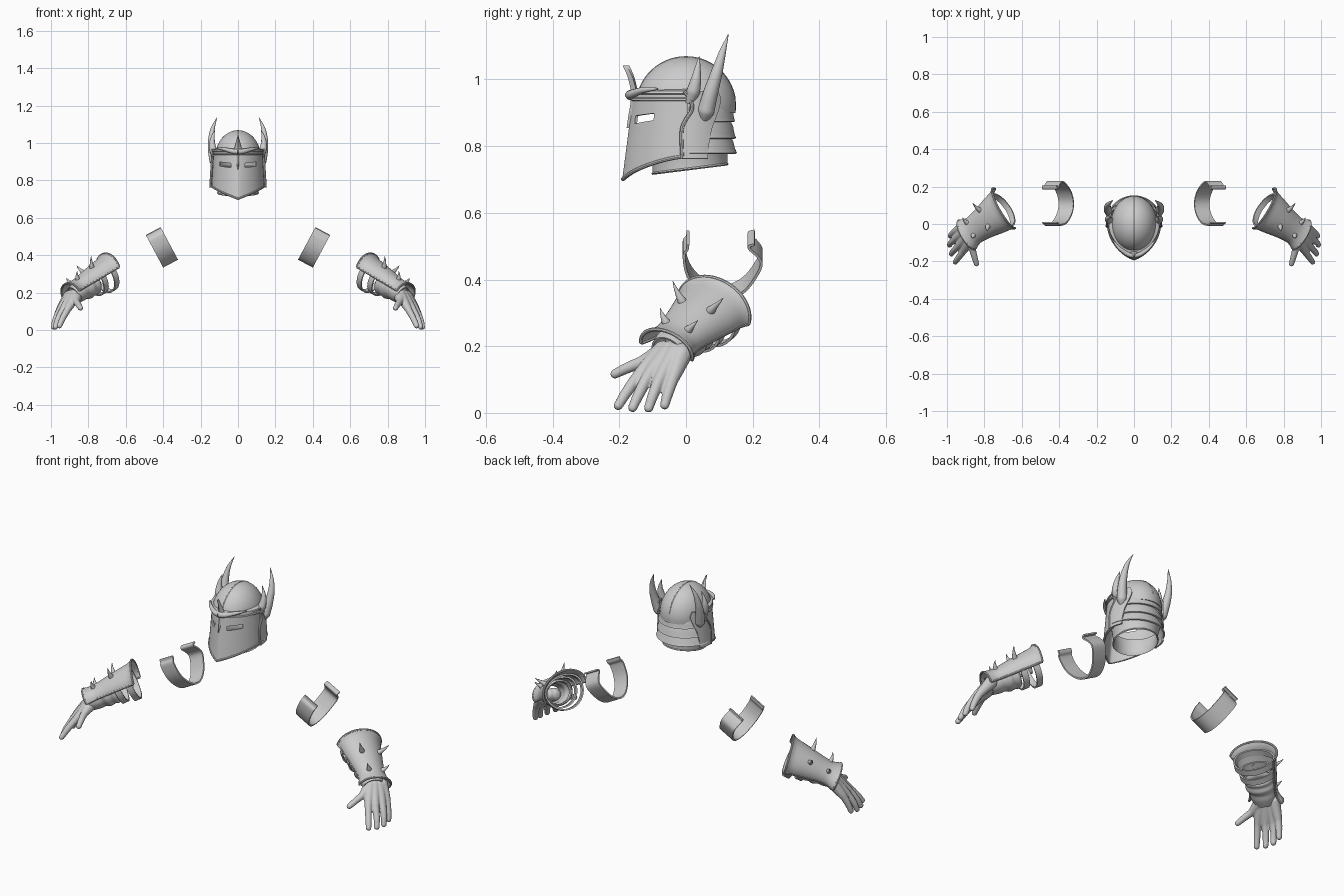
import bpy, bmesh
from math import sin, cos, radians, pi
from mathutils import Vector as V, Matrix

if "Cube" in bpy.data.objects:
    bpy.data.objects.remove(bpy.data.objects["Cube"])


def spline(pts, n=6):
    """Catmull-Rom resampling of a coarse path."""
    p = [V(q) for q in pts]
    p = [2 * p[0] - p[1]] + p + [2 * p[-1] - p[-2]]
    out = []
    for i in range(1, len(p) - 2):
        a, b, c, d = p[i - 1:i + 3]
        for k in range(n):
            t = k / n
            out.append(0.5 * (2 * b + (c - a) * t + (2 * a - 5 * b + 4 * c - d) * t ** 2
                              + (3 * b - a - 3 * c + d) * t ** 3))
    return out + [p[-2]]


def finish(name, bm, mirror, mods=()):
    me = bpy.data.meshes.new(name)
    bmesh.ops.recalc_face_normals(bm, faces=bm.faces[:])
    bm.to_mesh(me)
    bm.free()
    ob = bpy.data.objects.new(name, me)
    bpy.context.collection.objects.link(ob)
    for kind, props in mods:
        m = ob.modifiers.new(kind, kind)
        for k, v in props.items():
            setattr(m, k, v)
    if mirror:
        ob.modifiers.new("Mirror", 'MIRROR').use_mirror_merge = False
    dg = bpy.context.evaluated_depsgraph_get()
    ob.data = bpy.data.meshes.new_from_object(ob.evaluated_get(dg))
    ob.modifiers.clear()
    ob.data.name = name
    ob.data.polygons.foreach_set("use_smooth", [True] * len(ob.data.polygons))
    ob.data.set_sharp_from_angle(angle=radians(40))
    return ob


def sheet(name, rows, thick=0, wrap=False, cap=False, mirror=False, skip=None):
    """Surface through rows of points, optionally closed round and thickened."""
    bm = bmesh.new()
    vs = [[bm.verts.new(p) for p in r] for r in rows]
    n = len(rows[0])
    for i in range(len(rows) - 1):
        for j in range(n if wrap else n - 1):
            if skip and skip(i, j):
                continue
            k = (j + 1) % n
            bm.faces.new((vs[i][j], vs[i][k], vs[i + 1][k], vs[i + 1][j]))
    if cap:
        bm.faces.new(vs[0])
        bm.faces.new(vs[-1])
    mods = [('SOLIDIFY', dict(thickness=thick, offset=0))] if thick else []
    return finish(name, bm, mirror, mods)


def tube(name, path, radii, mirror=False, sides=12):
    """Round tapered tube; radii are spread evenly along the path."""
    rows, u, last = [], None, None
    for i, p in enumerate(path):
        t = (path[min(i + 1, len(path) - 1)] - path[max(i - 1, 0)]).normalized()
        u = t.orthogonal().normalized() if u is None else last.rotation_difference(t) @ u
        last, w = t, t.cross(u)
        f = i / (len(path) - 1) * (len(radii) - 1)
        k = min(int(f), len(radii) - 2)
        r = radii[k] + (radii[k + 1] - radii[k]) * (f - k)
        rows.append([p + r * (u * cos(2 * pi * s / sides) + w * sin(2 * pi * s / sides))
                     for s in range(sides)])
    return sheet(name, rows, wrap=True, cap=True, mirror=mirror)


def skull(deg, z, off=0.0):
    """Point on the helmet wall; 0 degrees is the keeled front."""
    s, c = sin(radians(deg)), cos(radians(deg))
    hx = .126 + (.95 - z) * .06 + off
    f = .156 + (.94 - z) * .13 + off
    b = .138 + off
    return V((hx * s, -f * (.78 * c + .22 * (1 - abs(s))) if c > 0 else -b * c, z))


# --- Helmet dome and crest line
dome = [[V((.12 * cos(e) * cos(t), .147 * cos(e) * sin(t), .92 + .145 * sin(e)))
         for t in [2 * pi * k / 48 for k in range(48)]]
        for e in [radians(-8 + 97.5 * k / 16) for k in range(17)]]
sheet("helmet_dome", dome, .006, wrap=True)
tube("dome_crest", [V((0, -.147 * cos(e), .92 + .146 * sin(e)))
                    for e in [radians(10 + 160 * k / 30) for k in range(31)]], [.004, .004])


# --- Face plate with eye slits and bottom rim
def chin(d):
    return .765 - .068 * (1 - abs(sin(radians(d)))) ** .8


degs = [-92 + 4 * k for k in range(47)]
face = [[skull(d, .95 + (chin(d) - .95) * k / 20) for d in degs] for k in range(21)]
sheet("face_plate", face, .008,
      skip=lambda i, j: 5 <= i <= 6 and 16 <= abs(degs[j] + 2) <= 46)
tube("face_rim", [skull(d, chin(d) + .004, .002) for d in degs], [.006, .006], sides=8)

# --- Brow band, raised along both edges
brow = [[skull(-104 + 4 * k, z, o) for k in range(53)]
        for z, o in [(.934, 0), (.937, .01), (.943, .011), (.946, .006), (.955, .006),
                     (.958, .012), (.965, .01), (.972, -.014)]]
sheet("brow_band", brow)

# --- Nose ornament: narrow four-pointed blade down the front
blade = spline([(.001, -.190, 1.042), (.010, -.176, 1.01), (.018, -.167, .975),
                (.026, -.165, .952), (.019, -.167, .925), (.012, -.173, .89),
                (.001, -.178, .855)], 5)
sheet("nose_ornament", [[V((-p.x, p.y + .012 + p.x * .2, p.z)), V((0, p.y, p.z)),
                         V((p.x, p.y + .012 + p.x * .2, p.z)), V((0, p.y + .02, p.z))]
                        for p in blade], wrap=True, cap=True)
wing = spline([(.0, -.168, .953), (.035, -.160, .957), (.08, -.128, .968), (.115, -.085, .972)], 6)
tube("brow_wing", wing, [.015, .013, .009, .003], mirror=True)

# --- Temple plates with a raised front border
edge = spline([(.762, 86, 116), (.80, 85, 117), (.85, 85, 121), (.88, 90, 126),
               (.91, 97, 131), (.94, 95, 134), (.965, 88, 130)], 4)
sheet("temple_plate", [[skull(e.y + (e.z - e.y) * k / 8, e.x, .009) for k in range(9)]
                       for e in edge], .008, mirror=True)
tube("temple_border", [skull(e.y, e.x, .011) for e in edge], [.006, .006], mirror=True, sides=8)

# --- Overlapping neck lames at the back
for i, zt in enumerate((.925, .875, .83)):
    h = .052
    sheet(f"neck_lame_{i + 1}",
          [[skull(94 + 4 * k, zt - h * t, o) for k in range(44)]
           for t, o in [(0, -.008), (.3, 0), (.75, .002 + .002 * i), (1, .006 + .003 * i)]], .007)

# --- Inner neck collar
sheet("neck_collar", [[V((r * sin(t), .012 - (r + .004) * cos(t),
                          z - .014 * cos(t) * (z < .78))) for t in
                       [2 * pi * k / 40 for k in range(40)]]
                      for r, z in [(.115, .81), (.106, .765), (.106, .735), (.110, .73)]],
      .006, wrap=True)

# --- Horns
tube("large_horn", spline([(.122, .052, .875), (.128, .060, .905), (.138, .074, .96),
                           (.142, .092, 1.02), (.134, .109, 1.08), (.112, .127, 1.136)]),
     [.010, .026, .023, .018, .011, .001], mirror=True)
tube("small_horn", spline([(.124, .01, .93), (.134, .022, .965), (.138, .03, 1.0),
                           (.134, .035, 1.035), (.124, .04, 1.07)]),
     [.014, .021, .016, .009, .001], mirror=True)

# --- Upper arm bands: U-shaped strips, open upward
prof = spline([(.006, .097), (.004, .08), (-.006, .06), (.002, 0), (.03, -.05), (.075, -.086),
               (.125, -.091), (.175, -.062), (.21, -.012), (.226, .03), (.212, .06),
               (.192, .08), (.19, .092), (.206, .097)], 5)
sheet("arm_band", [[V((.406, p.x, .44)) + p.y * V((.47, 0, .88)) + a * V((-.88, 0, .47))
                    for p in prof] for a in (-.045, 0, .045)], .008, mirror=True)

# --- Forearm frame: along arm, across, outward
A = V((.727, -.52, -.445)).normalized()
N = A.cross(V((.53, .78, -.34))).normalized()
S = N.cross(A)


def arm(u, v, n):
    return V((.70, .08, .31)) + u * A + v * S + n * N


# --- Vambrace plate (u, half width, height) with rolled border
secs = spline([(-.008, .124, .094), (.015, .112, .084), (.06, .102, .078), (.12, .088, .07),
               (.18, .076, .060), (.225, .074, .056), (.265, .09, .062)], 4)
plate = [[arm(s.x - .018 * cos(t) * (1 - s.x / .265), s.y * sin(t), s.z * cos(t))
          for t in [radians(-98 + 196 * k / 28) for k in range(29)]] for s in secs]
sheet("vambrace_plate", plate, .007, mirror=True)
for nm, line in [("cuff_rim", plate[0]), ("wrist_rim", plate[-1]),
                 ("front_rim", [r[0] for r in plate]), ("back_rim", [r[-1] for r in plate])]:
    tube(nm, line, [.006, .006], mirror=True, sides=8)

# --- Four spikes on the plate
for i, (u, r, ln) in enumerate([(.095, .068, .075), (.205, .052, .055)]):
    for side in (-1, 1):
        th = radians(36 * side)
        d = [(q, o) for q, o in [(-.008, 0), (ln * .3, .0), (ln * .7, .003), (ln, .009)]]
        tube(f"spike_{i}_{'front' if side < 0 else 'back'}",
             spline([arm(u - o, (r * 1.12 + q) * sin(th), (r + q) * cos(th)) for q, o in d], 4),
             [.015, .013, .008, .004, .0008], mirror=True)

# --- Straps closing the vambrace underneath
for i, (u, w) in enumerate([(.025, .102), (.09, .088)]):
    sheet(f"strap_{i + 1}", [[arm(u + a, w * sin(t), (w * .72 if cos(t) > 0 else w) * cos(t))
                              for t in [2 * pi * k / 40 for k in range(40)]]
                             for a in (-.016, 0, .016)], .008, wrap=True, mirror=True)

# --- Glove sleeve with soft folds
fold = spline([(.11, .064), (.122, .072), (.142, .066), (.165, .07), (.19, .058),
               (.22, .058), (.26, .05)], 4)
sheet("glove_sleeve", [[arm(p.x, p.y * 1.05 * sin(t), p.y * .88 * cos(t) - .012)
                        for t in [2 * pi * k / 32 for k in range(32)]] for p in fold],
      .006, wrap=True, mirror=True)

# --- Hand: overlapping balls along each finger, fused by remeshing
fingers = [
    [(.868, -.068, .185), (.908, -.138, .115), (.937, -.178, .062), (.955, -.203, .022)],
    [(.882, -.050, .185), (.934, -.112, .110), (.963, -.142, .055), (.976, -.160, .016)],
    [(.896, -.030, .182), (.950, -.075, .108), (.976, -.098, .055), (.986, -.112, .015)],
    [(.905, -.012, .178), (.953, -.038, .108), (.973, -.054, .060), (.982, -.064, .024)],
    [(.865, -.070, .180), (.865, -.125, .155), (.853, -.175, .135), (.842, -.213, .117)]]
bm = bmesh.new()
for f in fingers:
    path = spline(f, 8)
    for i, p in enumerate(path):
        t = i / (len(path) - 1)
        r = .033 - .036 * t if t < .38 else .0193 - .0075 * (t - .38)
        bmesh.ops.create_icosphere(bm, subdivisions=2, radius=r, matrix=Matrix.Translation(p))
finish("hand", bm, True, [('REMESH', dict(mode='VOXEL', voxel_size=.004)),
                          ('SMOOTH', dict(factor=.5, iterations=4))])
